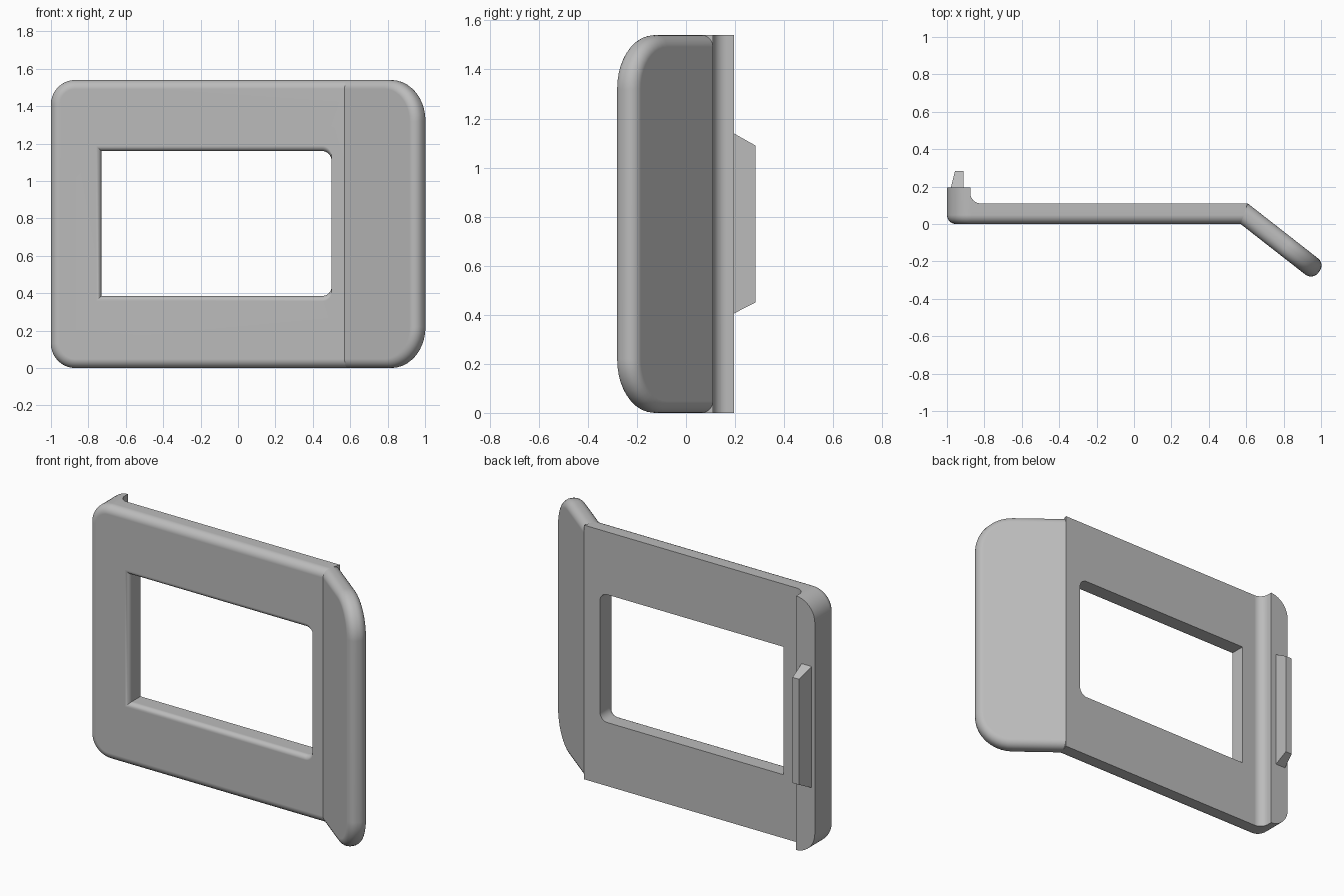
import bpy, bmesh
from math import sin, cos, pi, radians, sqrt
from mathutils import Vector

if "Cube" in bpy.data.objects:
    bpy.data.objects.remove(bpy.data.objects["Cube"])

HEIGHT, THICK, LIP_Y, FILLET = 1.54, 0.11, 0.195, 0.048
BEND = radians(38)
CREASE = Vector((0.57, 0, 0))
MITRE = Vector((cos(BEND / 2), -sin(BEND / 2), 0))

grey = bpy.data.materials.new("plain grey")
grey.use_nodes = True
grey.diffuse_color = (0.5, 0.5, 0.5, 1)
grey.node_tree.nodes["Principled BSDF"].inputs["Base Color"].default_value = (0.5, 0.5, 0.5, 1)


def outline(x0, x1, z0, z1, r_left, r_right, n=10):
    """Rectangle whose left and right corners have their own radii."""
    pts = []
    for cx, cz, r, start in ((x1, z1, r_right, 0), (x0, z1, r_left, 1),
                             (x0, z0, r_left, 2), (x1, z0, r_right, 3)):
        if r <= 0:
            pts.append((cx, cz))
            continue
        mx = cx + (r if cx == x0 else -r)
        mz = cz + (r if cz == z0 else -r)
        for i in range(n + 1):
            a = (start + i / n) * pi / 2
            pts.append((mx + r * cos(a), mz + r * sin(a)))
    return pts


def loft(rings):
    """Closed solid through rings of 3D points."""
    bm = bmesh.new()
    loops = [[bm.verts.new(p) for p in ring] for ring in rings]
    for a, b in zip(loops, loops[1:]):
        for i in range(len(a)):
            j = (i + 1) % len(a)
            bm.faces.new((a[i], a[j], b[j], b[i]))
    bm.faces.new(loops[0])
    bm.faces.new(loops[-1])
    bmesh.ops.recalc_face_normals(bm, faces=bm.faces)
    return bm


def mitre(bm, keep_right):
    """Trim at the bend and close the cut."""
    bmesh.ops.bisect_plane(bm, geom=bm.verts[:] + bm.edges[:] + bm.faces[:],
                           plane_co=CREASE, plane_no=MITRE,
                           clear_inner=keep_right, clear_outer=not keep_right)
    bmesh.ops.holes_fill(bm, edges=bm.edges[:], sides=0)
    bmesh.ops.recalc_face_normals(bm, faces=bm.faces)


def make(name, bm):
    mesh = bpy.data.meshes.new(name)
    bm.to_mesh(mesh)
    bm.free()
    mesh.materials.append(grey)
    ob = bpy.data.objects.new(name, mesh)
    bpy.context.collection.objects.link(ob)
    return ob


def activate(ob):
    bpy.ops.object.select_all(action='DESELECT')
    ob.select_set(True)
    bpy.context.view_layer.objects.active = ob


def cut(ob, cutter):
    cutter.hide_render = True
    mod = ob.modifiers.new("cut", 'BOOLEAN')
    mod.operation, mod.solver, mod.object = 'DIFFERENCE', 'EXACT', cutter
    activate(ob)
    bpy.ops.object.modifier_apply(modifier=mod.name)
    bpy.data.objects.remove(cutter)


def smooth(ob):
    activate(ob)
    bpy.ops.object.shade_smooth_by_angle(angle=radians(30))
    ob.modifiers.new("even shading", 'WEIGHTED_NORMAL').keep_sharp = True


def round_over(r, steps=6):
    """Depth and inset pairs for a rounded front edge."""
    return [(r - r * cos(a), r - r * sin(a))
            for a in (i / steps * pi / 2 for i in range(steps + 1))]


# Main plate, at first as deep as the lip
front = round_over(FILLET)
rings = [[(x, y, z) for x, z in outline(-1 + d, 0.8, d, HEIGHT - d, 0.13 - d, 0)]
         for y, d in front + [(LIP_Y, 0)]]
bm = loft(rings)
mitre(bm, keep_right=False)
plate = make("main_plate", bm)

# Hollow behind the plate, leaving the lip with a coved foot
R = 0.055
profile = [(-0.875, 0.4)] + [(-0.875 + R - R * cos(a), THICK + R - R * sin(a))
                             for a in (i / 8 * pi / 2 for i in range(9))]
profile += [(1.2, THICK), (1.2, 0.4)]
cut(plate, make("hollow_cutter", loft([[(x, y, z) for x, y in profile]
                                       for z in (-0.1, HEIGHT + 0.1)])))

# Window, eased on its top, bottom and left front edges
E = 0.028
layers = [(-0.05, E)] + round_over(E, 5) + [(0.3, 0)]
rings = [[(x, y, z) for x, z in outline(-0.73 - e, 0.5, 0.385 - e, 1.16 + e, 0, 0.05)]
         for y, e in layers]
cut(plate, make("window_cutter", loft(rings)))
smooth(plate)

# Bent wing, rounded on both faces around its free edge
along = Vector((cos(BEND), -sin(BEND), 0))
across = Vector((sin(BEND), cos(BEND), 0))
layers = front + [(THICK - w, d) for w, d in reversed(front)]
rings = [[CREASE + along * u + across * w + Vector((0, 0, z))
          for u, z in outline(-0.2, 0.488 - d, d, HEIGHT - d, 0, 0.22 - d)]
         for w, d in layers]
bm = loft(rings)
mitre(bm, keep_right=True)
smooth(make("bent_wing", bm))

# Tapered catch on the back of the lip
rings = [[(x, y, z) for x, z in outline(x0, -0.912, z0, z1, 0, 0)]
         for y, x0, z0, z1 in ((LIP_Y - 0.01, -0.982, 0.4, 1.145),
                               (0.283, -0.957, 0.45, 1.09))]
make("catch_tab", loft(rings))
